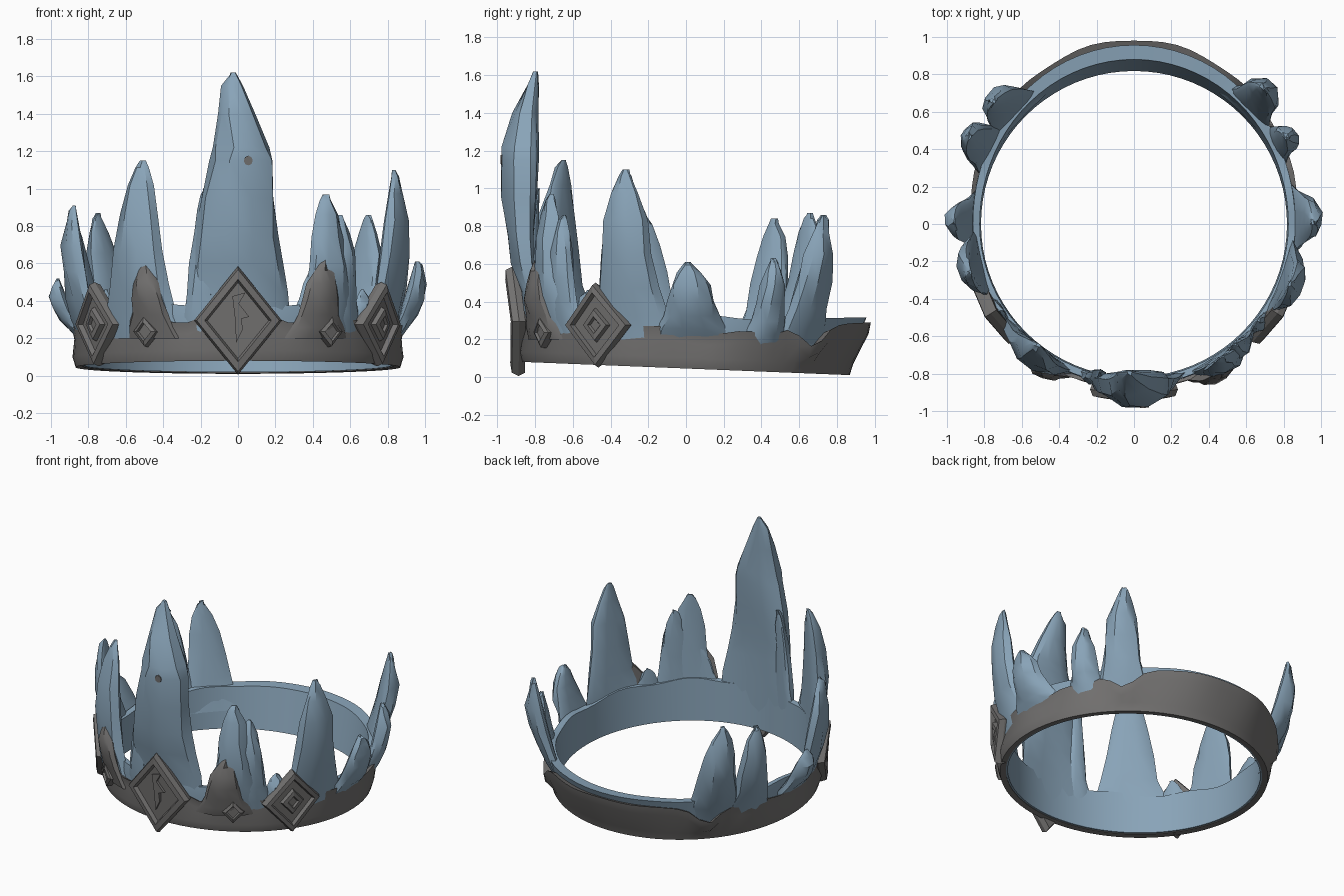
import bpy
import bmesh
import random
from math import sin, cos, pi, radians, exp
from mathutils import Vector

random.seed(4)
if "Cube" in bpy.data.objects:
    bpy.data.objects.remove(bpy.data.objects["Cube"])


def material(name, color):
    m = bpy.data.materials.new(name)
    m.use_nodes = True
    m.diffuse_color = (*color, 1)
    m.node_tree.nodes["Principled BSDF"].inputs["Base Color"].default_value = (*color, 1)
    return m


ICE = material("ice blue", (0.25, 0.37, 0.48))
METAL = material("dark grey metal", (0.17, 0.165, 0.162))


def polar(a, r, z):
    """Angle zero is the front, growing towards +x."""
    return Vector((r * sin(a), -r * cos(a), z))


def loft(name, loops, mat, wrap=False, crease=32):
    """Skin a list of equal point loops; cap the ends unless wrapped."""
    bm = bmesh.new()
    rows = [[bm.verts.new(p) for p in loop] for loop in loops]
    pairs = list(zip(rows, rows[1:])) + ([(rows[-1], rows[0])] if wrap else [])
    n = len(rows[0])
    for lo, hi in pairs:
        for i in range(n):
            j = (i + 1) % n
            bm.faces.new((lo[i], lo[j], hi[j], hi[i]))
    if not wrap:
        bm.faces.new(rows[0])
        bm.faces.new(rows[-1])
    bmesh.ops.recalc_face_normals(bm, faces=bm.faces)
    mesh = bpy.data.meshes.new(name)
    bm.to_mesh(mesh)
    bm.free()
    mesh.materials.append(mat)
    obj = bpy.data.objects.new(name, mesh)
    bpy.context.collection.objects.link(obj)
    bpy.ops.object.select_all(action="DESELECT")
    obj.select_set(True)
    bpy.context.view_layer.objects.active = obj
    bpy.ops.object.shade_smooth_by_angle(angle=radians(crease))


# Circlet: a metal band outside, an ice lining inside
def bump(a, centre, width):
    return exp(-((a - radians(centre)) / radians(width)) ** 2)


def floor_height(a):
    return 0.05 + 0.035 * cos(a)


def backness(a):
    return max(0, -cos(a)) ** 2


def band_section(a):
    back = backness(a)
    low = floor_height(a)
    top = 0.245 + 0.045 * back + 0.04 * max(0, cos(a)) + 0.018 * cos(9 * a) * (1 - back)
    top += 0.1 * bump(a, 0, 13)
    for side in (-1, 1):
        top += 0.07 * bump(a, side * 58, 9) + 0.04 * bump(a, side * 31, 8)
        top -= 0.1 * bump(a, side * 136, 6) + 0.05 * bump(a, side * 119, 6)
    rim = 0.885 + 0.1 * back + 0.005 * cos(13 * a)
    return [(0.83, low), (0.868, low - 0.005), (0.885, low + 0.05),
            (rim - 0.012, top - 0.06), (rim, top), (0.84 + 0.09 * back, top - 0.02)]


def lining_section(a):
    back = backness(a)
    top = 0.315 + 0.075 * max(0, cos(a)) + 0.012 * cos(11 * a) * (1 - back)
    low = floor_height(a) + 0.004
    return [(0.818, low), (0.845, low), (0.866 + 0.06 * back, top - 0.07),
            (0.862 + 0.095 * back, top), (0.825 + 0.055 * back, top - 0.005)]


def ring(name, section, mat, steps=80):
    angles = [2 * pi * i / steps - pi for i in range(steps)]
    loft(name, [[polar(a, r, z) for r, z in section(a)] for a in angles], mat, wrap=True)


ring("metal_band", band_section, METAL)
ring("ice_lining", lining_section, ICE)


# Crystals: flat on the inside, bulging outwards, curved around the circlet
def crystal(name, angle, sections, mat, sides=10, rough=0.01):
    loops = []
    for z, left, right, r_in, r_out in sections:
        mid, half, depth = (left + right) / 2, (right - left) / 2, r_out - r_in
        loop = []
        for k in range(sides):
            c, s = cos(2 * pi * k / sides), sin(2 * pi * k / sides)
            r = r_in + depth * (0.3 + (0.7 if s > 0 else 0.3) * s)
            u = mid + half * c + random.uniform(-rough, rough)
            r += random.uniform(-rough, rough) * (s > 0.1)
            loop.append(polar(radians(angle) + u / 0.87, r, z))
        loops.append(loop)
    loft(name, loops, mat)


# Height fraction, width fraction, depth fraction
SHAPE = [(0, 1.25, 0.45), (0.14, 1, 0.65), (0.3, 0.78, 0.88), (0.5, 0.66, 1),
         (0.7, 0.53, 0.9), (0.86, 0.34, 0.6), (0.96, 0.16, 0.35), (1, 0.05, 0.15)]


def spike(name, angle, height, half, shift, depth, lean, mat=ICE, base=0.2, r=0.826):
    sections = []
    for t, w, d in SHAPE:
        mid, r_in = shift * t * t, r + lean * t
        sections.append((base + (height - base) * t, mid - half * w, mid + half * w,
                         r_in, r_in + depth * d))
    crystal(name, angle, sections, mat)


crystal("front_tall_spike", 0, [
    (0.2, -0.3, 0.31, 0.826, 0.865), (0.45, -0.265, 0.285, 0.82, 0.885),
    (0.6, -0.245, 0.25, 0.815, 0.94),
    (0.75, -0.235, 0.225, 0.81, 0.96), (0.95, -0.2, 0.205, 0.79, 0.98),
    (1.15, -0.15, 0.195, 0.78, 0.995), (1.22, -0.135, 0.18, 0.78, 0.98),
    (1.4, -0.11, 0.09, 0.78, 0.92), (1.55, -0.09, 0.02, 0.78, 0.85),
    (1.62, -0.045, -0.02, 0.785, 0.81)], ICE)

for args in [
    ("front_side_shard", -14, 1.0, 0.1, 0.02, 0.08, -0.03),
    ("right_front_spike", -38.5, 1.15, 0.24, 0.01, 0.13, -0.01),
    ("left_front_spike", 34, 0.97, 0.19, -0.01, 0.11, 0.02),
    ("left_front_shard", 40, 0.86, 0.15, 0.0, 0.09, 0.01),
    ("left_spike", 69, 1.1, 0.22, 0.0, 0.11, 0.06),
    ("right_spike", -75, 0.91, 0.2, 0.02, 0.1, 0.08),
    ("right_low_shard", -57, 0.46, 0.12, 0.0, 0.06, 0.01),
    ("left_low_shard", 52, 0.46, 0.12, 0.0, 0.06, 0.01),
    ("left_middle_spike", 92, 0.61, 0.18, -0.02, 0.11, 0.12),
    ("right_middle_spike", -91, 0.52, 0.16, 0.0, 0.1, 0.13),
    ("right_tooth_backing", -32, 0.62, 0.15, -0.01, 0.06, 0.02),
    ("left_tooth_backing", 29, 0.62, 0.17, 0.02, 0.06, 0.02),
]:
    spike(*args)

# Rear crystals start lower and lap over notches in the band
for args in [
    ("left_rear_small_spike", 119, 0.63, 0.12, 0.01, 0.12, 0.1),
    ("right_rear_small_spike", -118, 0.84, 0.15, 0.0, 0.12, 0.16),
    ("left_rear_spike", 135, 0.86, 0.16, 0.02, 0.12, 0.17),
    ("right_rear_spike", -133, 0.87, 0.17, 0.03, 0.12, 0.16),
]:
    spike(*args, base=0.15)

# Metal teeth rising from the band
spike("right_metal_tooth", -32, 0.62, 0.14, -0.01, 0.075, 0.045, METAL, 0.2, 0.862)
spike("left_metal_tooth", 29, 0.62, 0.16, 0.02, 0.075, 0.045, METAL, 0.2, 0.862)


# Diamond ornaments: framed plates whose side corners bend back to the band
def placed(angle, r, z, u, v, d, lean=0.06):
    a = radians(angle)
    out = r + d + lean * v - 0.09 * abs(u)
    return polar(a, out, z + v) + Vector((cos(a), sin(a), 0)) * u


def diamond(name, angle, r, z, half_w, half_h, steps):
    corners = [(half_w, 0), (0, half_h), (-half_w, 0), (0, -half_h)]
    loft(name, [[placed(angle, r, z, u * s, v * s, d) for u, v in corners]
                for s, d in steps], METAL, crease=20)


FRAME = [(0.94, -0.055), (1, -0.02), (0.94, 0.015), (0.76, 0.02), (0.7, -0.008)]
GEM = [(1, -0.05), (0.92, 0.015), (0.6, 0.025), (0.5, 0.01)]
BOSS = [(0.42, -0.02), (0.36, 0.012), (0.2, 0.015), (0.15, 0.0)]

diamond("front_diamond", 0, 0.925, 0.295, 0.235, 0.29, FRAME)
for side, label in ((1, "left"), (-1, "right")):
    diamond(label + "_diamond", side * 58, 0.91, 0.275, 0.2, 0.225, FRAME)
    diamond(label + "_diamond_boss", side * 58, 0.91, 0.275, 0.2, 0.225, BOSS)
    diamond(label + "_small_diamond", side * 33, 0.908, 0.235, 0.078, 0.085, GEM)

# Jagged crack relief in the front diamond
crack = [(-0.03, 0.13), (0.04, 0.15), (0.005, 0.09), (0.06, 0.02), (0.02, 0.01),
         (0.025, -0.05), (-0.01, -0.12), (-0.015, 0.0)]
loft("front_crack_relief", [[placed(0, 0.925, 0.295, u, v, d) for u, v in crack]
                            for d in (-0.03, 0.002)], METAL)

# Small stud on the tall spike
stud = [(0.024 * cos(k * pi / 4), 0.026 * sin(k * pi / 4)) for k in range(8)]
loft("spike_stud", [[placed(0, 0.975, 1.15, u + 0.055, v, d) for u, v in stud]
                    for d in (-0.04, 0.012)], METAL)
